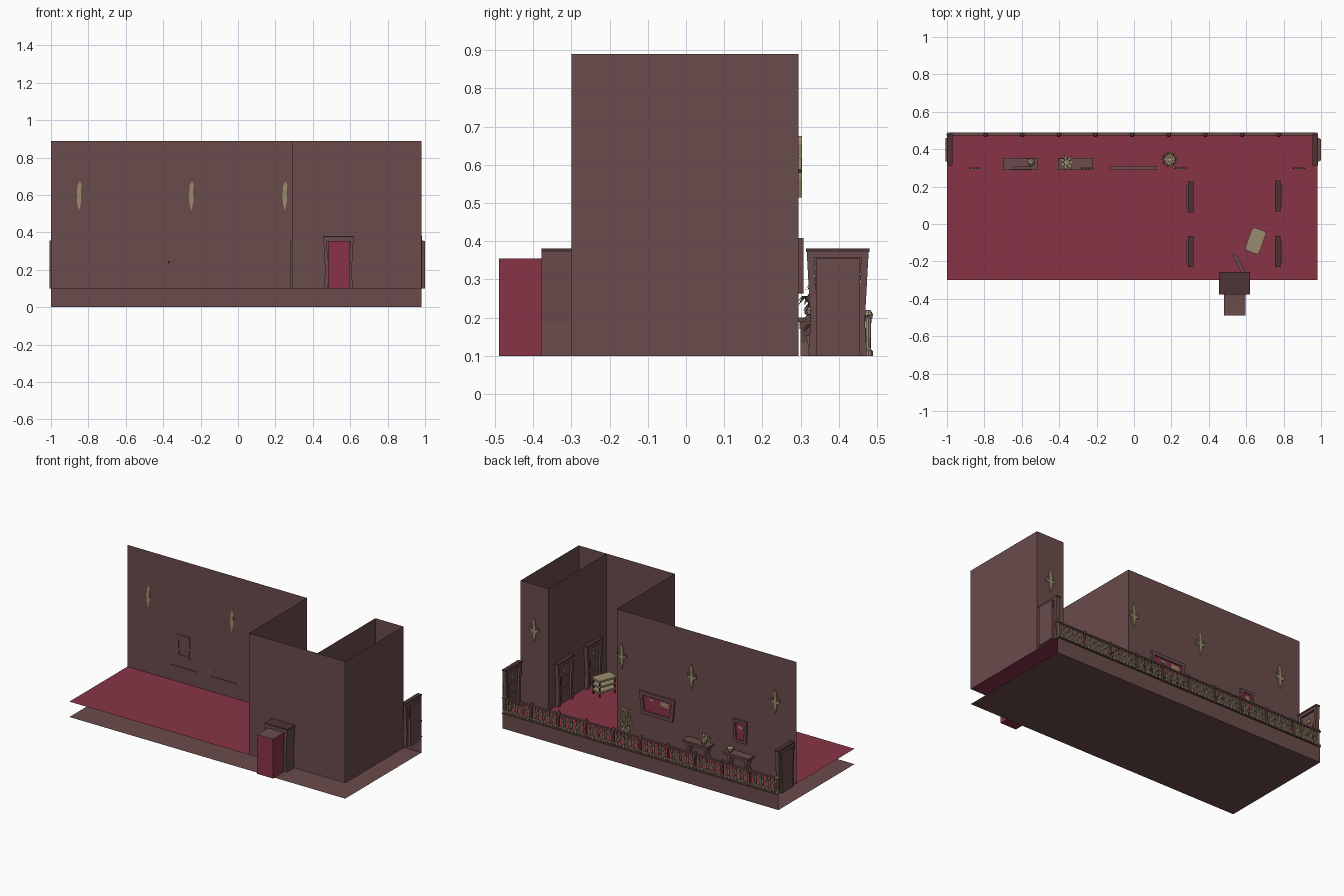
import bpy, bmesh, math
from mathutils import Matrix, Vector

if "Cube" in bpy.data.objects:
    bpy.data.objects.remove(bpy.data.objects["Cube"])


def material(name, rgb):
    m = bpy.data.materials.new(name)
    m.diffuse_color = (*rgb, 1)
    m.use_nodes = True
    m.node_tree.nodes["Principled BSDF"].inputs["Base Color"].default_value = m.diffuse_color
    return m


BROWN = material("wall brown", (0.147, 0.072, 0.072))
RED = material("carpet red", (0.25, 0.034, 0.063))
KHAKI = material("brass khaki", (0.323, 0.262, 0.155))
DARK = material("dark trim", (0.075, 0.032, 0.034))


def finish(name, bm, mat, mtx=Matrix()):
    me = bpy.data.meshes.new(name)
    bm.transform(mtx)
    bm.to_mesh(me)
    bm.free()
    me.materials.append(mat)
    ob = bpy.data.objects.new(name, me)
    bpy.context.collection.objects.link(ob)
    return ob


def quad(name, pts, mat):
    bm = bmesh.new()
    bm.faces.new([bm.verts.new(p) for p in pts])
    return finish(name, bm, mat)


def wall(name, a, b, z0=0.10, z1=0.89, mat=BROWN):
    return quad(name, [(*a, z0), (*b, z0), (*b, z1), (*a, z1)], mat)


def box(name, lo, hi, mat, mtx=Matrix()):
    bm = bmesh.new()
    bmesh.ops.create_cube(bm, size=1)
    for v in bm.verts:
        v.co = Vector([lo[i] + (v.co[i] + 0.5) * (hi[i] - lo[i]) for i in range(3)])
    return finish(name, bm, mat, mtx)


def prism(name, pts, d0, d1, mat, mtx=Matrix()):
    """Outline in local x/z, extruded along local y from d0 to d1."""
    bm = bmesh.new()
    f = bm.faces.new([bm.verts.new((x, d0, z)) for x, z in pts])
    ext = bmesh.ops.extrude_face_region(bm, geom=[f])
    bmesh.ops.translate(bm, verts=[v for v in ext["geom"] if isinstance(v, bmesh.types.BMVert)],
                        vec=(0, d1 - d0, 0))
    bmesh.ops.recalc_face_normals(bm, faces=bm.faces)
    return finish(name, bm, mat, mtx)


def lathe(name, profile, mat, loc, sides=8):
    bm = bmesh.new()
    rings = [[bm.verts.new((r * math.cos(2 * math.pi * i / sides), r * math.sin(2 * math.pi * i / sides), z))
              for i in range(sides)] for r, z in profile]
    for a, b in zip(rings, rings[1:]):
        for i in range(sides):
            j = (i + 1) % sides
            bm.faces.new((a[i], a[j], b[j], b[i]))
    bm.faces.new(rings[0][::-1])
    bm.faces.new(rings[-1])
    return finish(name, bm, mat, Matrix.Translation(loc))


def place(x, y, z, deg=0):
    return Matrix.Translation((x, y, z)) @ Matrix.Rotation(math.radians(deg), 4, "Z")


# Stage: carpet, underside and rear fascia
quad("carpet", [(-1, -0.3, 0.1), (0.98, -0.3, 0.1), (0.98, 0.48, 0.1), (-1, 0.48, 0.1)], RED)
quad("underside", [(-1, 0.48, 0), (0.98, 0.48, 0), (0.98, -0.3, 0), (-1, -0.3, 0)], BROWN)
wall("fascia", (0.98, 0.48), (-1, 0.48), 0, 0.1)

# Walls, with a doorway left open at the end of the alcove
wall("long_wall", (0.29, 0.295), (-1, 0.295))
wall("alcove_left_wall", (0.29, -0.3), (0.29, 0.295))
wall("alcove_right_wall", (0.78, 0.295), (0.78, -0.3))
wall("short_wall", (0.98, 0.295), (0.78, 0.295))
wall("right_wall", (0.98, -0.3), (0.98, 0.295))
wall("end_wall_left", (0.48, -0.3), (0.29, -0.3))
wall("end_wall_right", (0.98, -0.3), (0.595, -0.3))
wall("end_wall_top", (0.595, -0.3), (0.48, -0.3), 0.355)


# Doors with hourglass frames, local +y faces into the corridor
def door_frame(mtx, depth):
    for s in (-1, 1):
        prism("door_jamb", [(s * x, z) for x, z in
              [(0.077, 0), (0.071, 0.09), (0.081, 0.272), (0.063, 0.256), (0.053, 0.09), (0.058, 0)]],
              0, depth, BROWN, mtx)
    prism("door_lintel", [(-0.081, 0.272), (0.081, 0.272), (0.063, 0.254), (-0.063, 0.254)], 0, depth, BROWN, mtx)
    prism("door_cap", [(-0.083, 0.272), (0.083, 0.272), (0.083, 0.281), (-0.083, 0.281)], 0, depth + 0.003, DARK, mtx)


def door_leaf(mtx):
    prism("door_leaf", [(-0.056, 0), (0.056, 0), (0.052, 0.09), (0.063, 0.257), (-0.063, 0.257), (-0.052, 0.09)],
          -0.008, 0.012, BROWN, mtx)
    for z0, z1, w in ((0.02, 0.10, 0.034), (0.12, 0.17, 0.034)):
        box("door_panel", (-w, 0.012, z0), (w, 0.016, z1), BROWN, mtx)
    box("door_plate", (-0.014, 0.012, 0.195), (0.014, 0.017, 0.215), KHAKI, mtx)
    box("door_knob", (0.038, 0.012, 0.10), (0.048, 0.024, 0.112), KHAKI, mtx)


for x, y, deg in ((-1, 0.397, -90), (0.984, 0.397, 90), (0.288, 0.145, -90), (0.288, -0.148, -90),
                  (0.782, 0.15, 90), (0.782, -0.148, 90)):
    m = place(x, y, 0.1, deg)
    door_frame(m, 0.026)
    door_leaf(m)
box("right_door_back", (0.98, 0.34, 0.1), (1.0, 0.455, 0.355), BROWN)

# End doorway, ajar leaf and the small red vestibule behind it
door_frame(place(0.537, -0.378, 0.1), 0.118)
prism("ajar_door_leaf", [(0, 0), (0.108, 0), (0.108, 0.25), (0, 0.25)], -0.01, 0.01, BROWN,
      place(0.585, -0.258, 0.1, 118))
wall("vestibule_end", (0.48, -0.49), (0.595, -0.49), 0.1, 0.355, RED)
wall("vestibule_left", (0.48, -0.378), (0.48, -0.49), 0.1, 0.355, RED)
wall("vestibule_right", (0.595, -0.49), (0.595, -0.378), 0.1, 0.355, RED)
for nm, z, mat in (("vestibule_roof", 0.355, BROWN), ("vestibule_floor", 0.1, RED)):
    y1 = -0.378 if z > 0.2 else -0.3
    quad(nm, [(0.48, -0.49, z), (0.595, -0.49, z), (0.595, y1, z), (0.48, y1, z)], mat)

# Railing: posts, rails and scrolled balusters in ten bays
box("rail_top", (-1, 0.474, 0.198), (0.98, 0.488, 0.207), BROWN)
box("rail_bottom", (-1, 0.476, 0.115), (0.98, 0.484, 0.122), KHAKI)
box("rail_base", (-1, 0.474, 0.1), (0.98, 0.49, 0.105), BROWN)
for i in range(11):
    x = -0.99 + 0.196 * i
    lathe("rail_post", [(0.012, 0.1), (0.012, 0.112), (0.007, 0.118), (0.008, 0.2), (0.013, 0.207), (0.006, 0.22)],
          KHAKI if i % 10 == 0 else BROWN, (x, 0.477, 0))
    if i == 10:
        continue
    for k in range(1, 8):
        bx = x + 0.0245 * k
        lean = 0.006 * (-1) ** k
        prism("baluster", [(bx - 0.004, 0.105), (bx + 0.004, 0.105), (bx + lean + 0.005, 0.15),
                           (bx + 0.004, 0.2), (bx - 0.004, 0.2), (bx + lean - 0.005, 0.15)], 0.476, 0.484, KHAKI)
    for k in (1, 3, 5):
        bx = x + 0.0245 * (k + 0.5)
        box("baluster_link", (bx - 0.014, 0.477, 0.16), (bx + 0.014, 0.483, 0.168), KHAKI)

# Console tables
for cx in (-0.605, -0.313):
    m = place(cx, 0, 0.1)
    box("table_top", (-0.092, 0.29, 0.088), (0.092, 0.353, 0.1), BROWN, m)
    box("table_apron", (-0.075, 0.297, 0.07), (0.075, 0.342, 0.088), BROWN, m)
    for s in (-1, 1):
        prism("table_leg", [(s * x, z) for x, z in
              [(0.078, 0), (0.066, 0.035), (0.08, 0.088), (0.055, 0.088), (0.054, 0.035), (0.064, 0)]],
              0.3, 0.34, BROWN, m)


# Plants with drooping folded leaves
def leaves(name, loc, count, reach, rise, droop, turn=0):
    bm = bmesh.new()
    for i in range(count):
        a = turn + 2 * math.pi * i / count
        u, n = Vector((math.cos(a), math.sin(a), 0)), Vector((-math.sin(a), math.cos(a), 0))
        mid, up = u * reach * 0.55, Vector((0, 0, 1))
        p = [Vector(), mid + up * rise + n * reach * 0.2, u * reach + up * (rise - droop),
             mid + up * rise - n * reach * 0.2]
        bm.faces.new([bm.verts.new(q) for q in p])
    return finish(name, bm, KHAKI, Matrix.Translation(loc))


lathe("small_pot", [(0.013, 0.2), (0.02, 0.22), (0.015, 0.23)], KHAKI, (-0.36, 0.33, 0))
leaves("small_plant", (-0.36, 0.33, 0.225), 7, 0.045, 0.032, 0.024)
lathe("floor_pot", [(0.02, 0.1), (0.03, 0.15), (0.032, 0.155)], KHAKI, (0.19, 0.345, 0))
lathe("plant_stem", [(0.014, 0.155), (0.012, 0.275)], KHAKI, (0.19, 0.345, 0), 6)
for k in range(5):
    leaves("floor_plant", (0.19, 0.345, 0.16 + 0.027 * k), 7, 0.048 - 0.003 * k, 0.022, 0.02, k * 0.45)
lathe("round_vase", [(0.01, 0.2), (0.02, 0.212), (0.02, 0.226), (0.009, 0.238)], KHAKI, (-0.55, 0.33, 0))


# Framed pictures, wider at the top
def picture(cx, cz, w, h, t, patches):
    m = place(cx, 0.295, cz)
    o = [(-w * 0.88, -h), (w * 0.88, -h), (w, h), (-w, h)]
    n = [((abs(x) - t) * (1 if x > 0 else -1), z * (h - t) / h) for x, z in o]
    for i in range(4):
        j = (i + 1) % 4
        prism("picture_frame", [o[i], o[j], n[j], n[i]], -0.004, 0.012, BROWN, m)
    prism("picture_canvas", n, 0, 0.004, RED, m)
    for x0, x1, z0, z1 in patches:
        prism("painted_patch", [(x0, z0), (x1, z0 + 0.006), (x1 - 0.008, z1), (x0 + 0.006, z1 - 0.006)],
              0.004, 0.006, KHAKI, m)


picture(-0.005, 0.337, 0.127, 0.072, 0.022, [(-0.085, -0.02, 0.005, 0.042), (0.02, 0.06, 0.02, 0.04)])
picture(-0.6, 0.335, 0.05, 0.072, 0.017, [(-0.018, 0.016, 0.012, 0.04)])

# Wall sconces: slim spindle with crossed arms
for x in (-0.85, -0.25, 0.25, 0.88):
    m = place(x, 0.295, 0.595)
    prism("sconce_body", [(0, -0.08), (0.012, -0.03), (0.01, 0.03), (0.014, 0.06), (0.004, 0.08),
                          (-0.008, 0.055), (-0.012, 0.0), (-0.01, -0.04)], -0.002, 0.008, KHAKI, m)
    for s in (-1, 1):
        prism("sconce_arm", [(0, -0.02), (s * 0.033, -0.008), (s * 0.03, 0.022), (s * 0.022, 0.003), (0, 0.004)],
              0, 0.007, KHAKI, m)

# Three-tier serving trolley
m = place(0.65, -0.09, 0.1, -20)
for z in (0.025, 0.06, 0.095):
    prism_pts = [(-0.04, -0.055), (-0.03, -0.065), (0.03, -0.065), (0.04, -0.055),
                 (0.04, 0.055), (0.03, 0.065), (-0.03, 0.065), (-0.04, 0.055)]
    prism("trolley_shelf", prism_pts, -z - 0.012, -z, KHAKI, m @ Matrix.Rotation(math.radians(-90), 4, "X"))
for sx in (-1, 1):
    for sy in (-1, 1):
        cx, cy = sx * 0.031, sy * 0.054
        box("trolley_leg", (cx - 0.004, cy - 0.004, 0), (cx + 0.004, cy + 0.004, 0.096), DARK, m)
